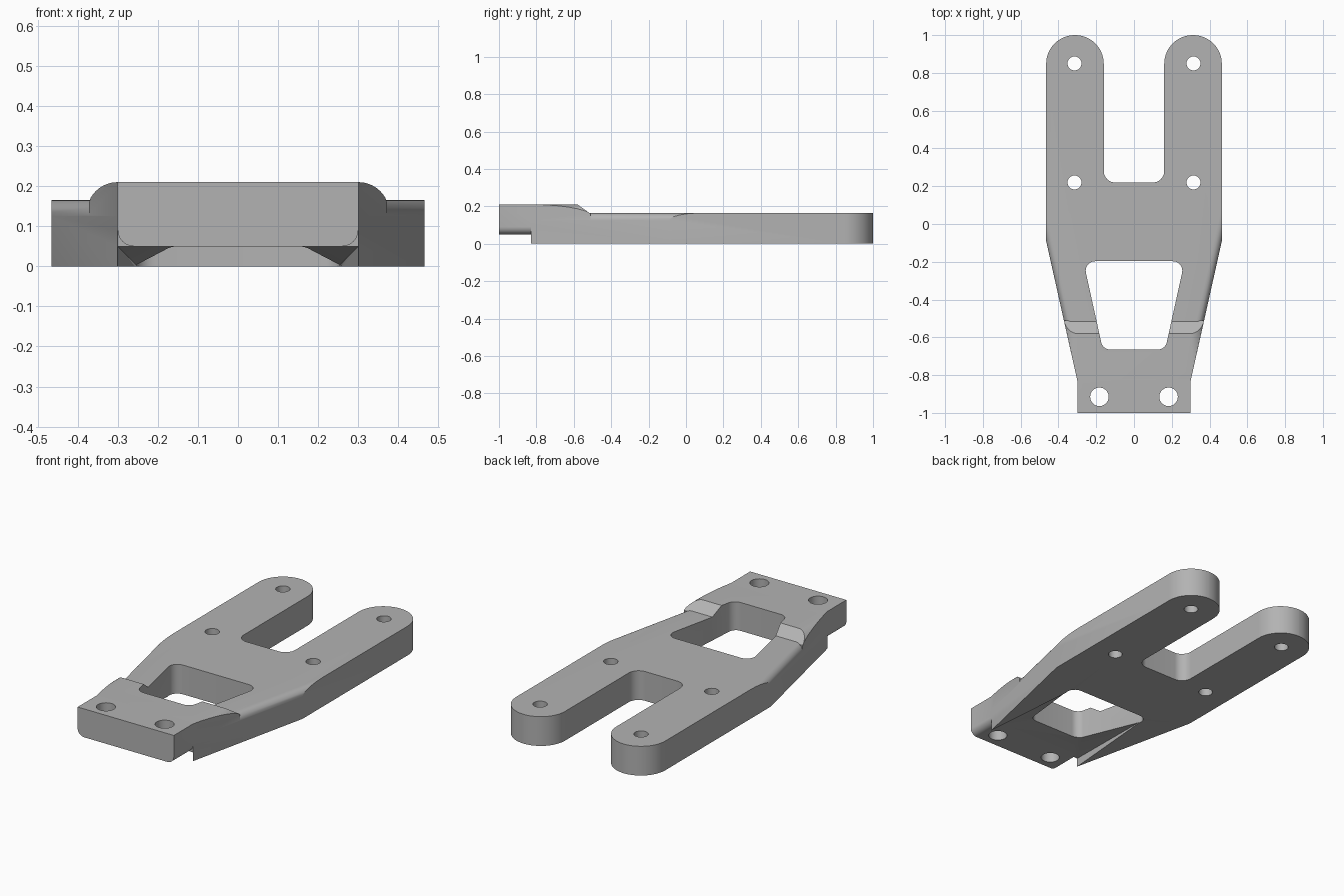
import bpy, bmesh, math
from mathutils import Vector

if "Cube" in bpy.data.objects:
    bpy.data.objects.remove(bpy.data.objects["Cube"], do_unlink=True)

grey = bpy.data.materials.new("plain_grey")
grey.use_nodes = True
COLOUR = (0.45, 0.45, 0.45, 1)
grey.diffuse_color = COLOUR
grey.node_tree.nodes["Principled BSDF"].inputs["Base Color"].default_value = COLOUR


def finish(name, bm):
    bmesh.ops.recalc_face_normals(bm, faces=bm.faces)
    mesh = bpy.data.meshes.new(name)
    bm.to_mesh(mesh)
    bm.free()
    mesh.materials.append(grey)
    obj = bpy.data.objects.new(name, mesh)
    bpy.context.collection.objects.link(obj)
    return obj


def rounded(corners, steps=8):
    """Outline from (u, v, radius) corners, each rounded by an arc."""
    out = []
    for i, (u, v, r) in enumerate(corners):
        p = Vector((u, v))
        if r == 0:
            out.append(p)
            continue
        a = (Vector(corners[i - 1][:2]) - p).normalized()
        b = (Vector(corners[(i + 1) % len(corners)][:2]) - p).normalized()
        half = a.angle(b) / 2
        centre = p + (a + b).normalized() * (r / math.sin(half))
        start = p + a * (r / math.tan(half)) - centre
        end = p + b * (r / math.tan(half)) - centre
        turn = start.angle_signed(end)
        for k in range(steps + 1):
            t = -turn * k / steps
            c, s = math.cos(t), math.sin(t)
            out.append(centre + Vector((start.x * c - start.y * s,
                                        start.x * s + start.y * c)))
    return out


def prism(name, outline, axis, lo, hi, bevel_rule=None, width=0.04):
    """Extrude a 2D outline along x, y or z."""
    place = {"x": lambda u, v, w: (w, u, v),
             "y": lambda u, v, w: (u, w, v),
             "z": lambda u, v, w: (u, v, w)}[axis]
    bm = bmesh.new()
    rings = [[bm.verts.new(place(p[0], p[1], w)) for p in outline] for w in (lo, hi)]
    bm.faces.new(rings[0])
    bm.faces.new(rings[1])
    n = len(outline)
    for i in range(n):
        j = (i + 1) % n
        bm.faces.new((rings[0][i], rings[0][j], rings[1][j], rings[1][i]))
    bmesh.ops.recalc_face_normals(bm, faces=bm.faces)
    if bevel_rule:
        edges = [e for e in bm.edges if bevel_rule(*e.verts)]
        bmesh.ops.bevel(bm, geom=edges, offset=width, segments=6, profile=0.5,
                        affect='EDGES')
    return finish(name, bm)


def combine(target, tool, operation):
    mod = target.modifiers.new(operation, 'BOOLEAN')
    mod.operation, mod.solver, mod.object = operation, 'EXACT', tool
    bpy.context.view_layer.objects.active = target
    bpy.ops.object.modifier_apply(modifier=mod.name)
    bpy.data.objects.remove(tool, do_unlink=True)


def mirrored(half):
    return half + [(-u, v, r) for u, v, r in reversed(half)]


# Forked plate: tapered front, two round-ended prongs at the back
FRONT, TOP, HIGH, UNDER = -0.83, 0.165, 0.21, 0.05
plate_half = [(0.30, FRONT, 0), (0.465, -0.09, 0), (0.465, 1.0, 0.152),
              (0.16, 1.0, 0.152), (0.16, 0.22, 0.06)]


def tapered_top_edge(a, b):
    mid = (a.co + b.co) / 2
    return (mid.z > 0.1 and abs(a.co.z - b.co.z) < 0.01
            and abs(mid.x) > 0.3 and -0.8 < mid.y < -0.1)


body = prism("forked_bracket", rounded(mirrored(plate_half), 14), "z", 0, TOP,
             tapered_top_edge)

# Raised front block: ramp at the back, rounded shoulders, same taper as plate
block = prism("raised_block", [(FRONT, UNDER), (FRONT, HIGH), (-0.58, HIGH),
                               (-0.51, TOP - 0.005), (-0.51, UNDER)], "x", -0.5, 0.5)
shoulders = prism("shoulder_shape", rounded(mirrored(
    [(0.378, 0, 0), (0.378, HIGH, 0.078)]), 10), "y", -0.9, -0.4)
taper = prism("taper_shape", [(0.30, FRONT), (0.421, -0.285),
                              (-0.421, -0.285), (-0.30, FRONT)], "z", -0.1, 0.4)
combine(block, shoulders, 'INTERSECT')
combine(block, taper, 'INTERSECT')
combine(body, block, 'UNION')

# Front tongue with rounded lower corners
tongue = prism("front_tongue", rounded(mirrored(
    [(0.30, HIGH, 0), (0.30, UNDER, 0.04)])), "y", -1.0, FRONT + 0.01)
combine(body, tongue, 'UNION')

# Flared pocket under the front
bm = bmesh.new()
for s in (-1, 1):
    for co in ((0.30, -0.85, UNDER), (0.30, FRONT, UNDER), (0.30, -0.85, -0.02),
               (0.30, FRONT, -0.02), (0.30, FRONT, 0), (0.25, -0.22, 0),
               (0.25, -0.22, -0.02), (0.16, -0.66, UNDER)):
        bm.verts.new((s * co[0], co[1], co[2]))
hull = bmesh.ops.convex_hull(bm, input=bm.verts)
loose = [v for v in bm.verts if not v.link_faces]
bmesh.ops.delete(bm, geom=loose, context='VERTS')
combine(body, finish("under_pocket", bm), 'DIFFERENCE')

# Window through the middle
window = prism("window_cut", rounded(mirrored(
    [(0.165, -0.665, 0.05), (0.268, -0.197, 0.05)])), "z", -0.1, 0.4)
combine(body, window, 'DIFFERENCE')

# Bolt holes
for x, y, r in ((0.315, 0.85, 0.037), (0.315, 0.22, 0.037), (0.183, -0.915, 0.049)):
    for s in (-1, 1):
        ring = [(s * x + r * math.cos(k * math.tau / 32),
                 y + r * math.sin(k * math.tau / 32)) for k in range(32)]
        combine(body, prism("hole_cut", ring, "z", -0.1, 0.4), 'DIFFERENCE')

# Smooth rounded surfaces, keep the machined edges crisp
bpy.ops.object.select_all(action='DESELECT')
body.select_set(True)
bpy.context.view_layer.objects.active = body
bpy.ops.object.shade_smooth_by_angle(angle=math.radians(25))
